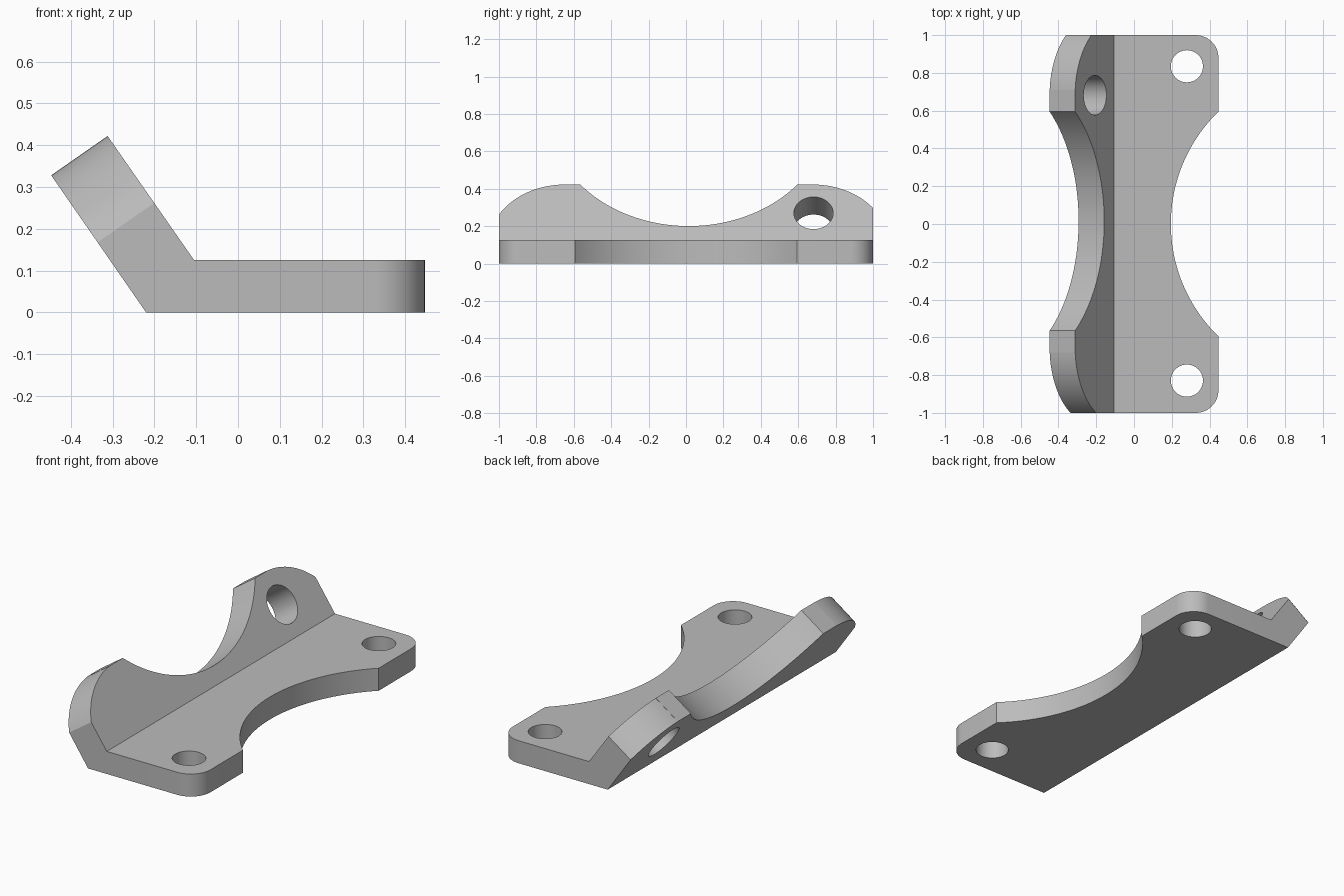
import bpy, bmesh
from math import cos, sin, pi, radians
from mathutils import Vector, Matrix

if "Cube" in bpy.data.objects:
    bpy.data.objects.remove(bpy.data.objects["Cube"])

gray = bpy.data.materials.new("plain_gray")
gray.use_nodes = True
COLOR = (0.5, 0.5, 0.5, 1)
gray.diffuse_color = COLOR
gray.node_tree.nodes["Principled BSDF"].inputs["Base Color"].default_value = COLOR


def prism(name, outline, low, high, frame=Matrix()):
    """Extrude a 2D outline between two heights, then place it in a frame."""
    bm = bmesh.new()
    face = bm.faces.new([bm.verts.new((u, v, low)) for u, v in outline])
    top = bmesh.ops.extrude_face_region(bm, geom=[face])["geom"]
    bmesh.ops.translate(bm, vec=(0, 0, high - low),
                        verts=[g for g in top if isinstance(g, bmesh.types.BMVert)])
    bm.transform(frame)
    bmesh.ops.recalc_face_normals(bm, faces=bm.faces)
    mesh = bpy.data.meshes.new(name)
    bm.to_mesh(mesh)
    bm.free()
    mesh.materials.append(gray)
    obj = bpy.data.objects.new(name, mesh)
    bpy.context.collection.objects.link(obj)
    return obj


def arc(u, v, r, start, end, n):
    angles = [radians(start + (end - start) * i / n) for i in range(n + 1)]
    return [(u + r * cos(a), v + r * sin(a)) for a in angles]


def circle(u, v, r, n=48):
    return arc(u, v, r, 0, 360, n)[:-1]


# Bent bracket: flat base with a sloping flange
inner_bend = Vector((-0.105, 0, 0.125))
flange_tip = Vector((-0.312, 0, 0.422))
profile = [(-0.22, 0), (0.447, 0), (0.447, 0.125), (inner_bend.x, inner_bend.z),
           (flange_tip.x, flange_tip.z), (-0.447, 0.328)]
along_y = Matrix(((1, 0, 0, 0), (0, 0, 1, 0), (0, 1, 0, 0), (0, 0, 0, 1)))
bracket = prism("bent_bracket", profile, -1, 1, along_y)

# Rounded outer corners of the base
bm = bmesh.new()
bm.from_mesh(bracket.data)
corners = [e for e in bm.edges if all(v.co.x > 0.44 for v in e.verts)
           and abs(e.verts[0].co.y - e.verts[1].co.y) < 0.01]
bmesh.ops.bevel(bm, geom=corners, offset=0.12, segments=12, profile=0.5, affect='EDGES')
bm.to_mesh(bracket.data)
bm.free()

# Flange frame: u runs along y, v up the slope, w out of the inner face
slope = (flange_tip - inner_bend).normalized()
across = Vector((0, 1, 0))
normal = across.cross(slope)
flange = Matrix.Translation(inner_bend) @ Matrix((across, slope, normal)).transposed().to_4x4()

# Cutters: arched notches, bolt holes and rounded flange shoulders
cutters = [prism("base_notch_cutter", circle(1.023, 0, 0.828, 160), -0.1, 0.3),
           prism("flange_notch_cutter", circle(0.015, 0.85, 0.758, 160), -0.3, 0.1, flange)]
for side in (-1, 1):
    hole_y = 0.015 + side * 0.667
    cutters.append(prism("base_hole_cutter", circle(0.28, 0.003 + side * 0.832, 0.085), -0.1, 0.3))
    cutters.append(prism("flange_hole_cutter", circle(hole_y, 0.177, 0.105), -0.3, 0.05, flange))
    shoulder = arc(0, -0.046, 0.408, 86, 25, 20)
    shoulder += [(0.6, shoulder[-1][1]), (0.6, 0.6), (shoulder[0][0], 0.6)]
    cutters.append(prism("shoulder_cutter", [(hole_y + side * u, v) for u, v in shoulder],
                         -0.3, 0.05, flange))

bpy.ops.object.select_all(action='DESELECT')
bpy.context.view_layer.objects.active = bracket
bracket.select_set(True)
for cutter in cutters:
    cutter.hide_render = True
    cut = bracket.modifiers.new("cut", 'BOOLEAN')
    cut.operation = 'DIFFERENCE'
    cut.solver = 'EXACT'
    cut.object = cutter
    bpy.ops.object.modifier_apply(modifier=cut.name)
    bpy.data.objects.remove(cutter)

bpy.ops.object.shade_smooth_by_angle(angle=radians(25))
